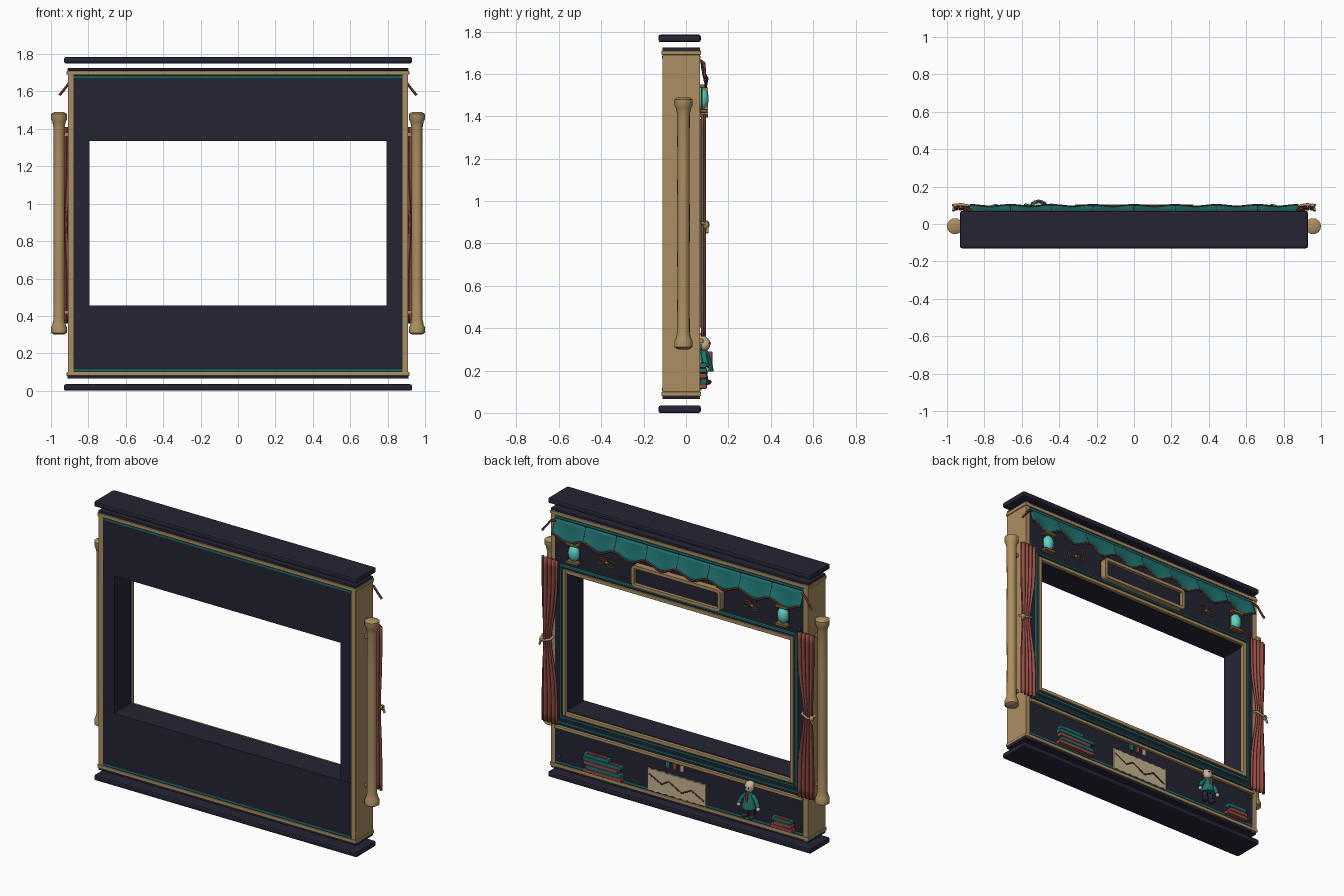
import bpy, bmesh, math
from mathutils import Vector

if "Cube" in bpy.data.objects:
    bpy.data.objects.remove(bpy.data.objects["Cube"])


def colour(name, r, g, b):
    m = bpy.data.materials.new(name)
    m.diffuse_color = (r, g, b, 1)
    m.use_nodes = True
    m.node_tree.nodes["Principled BSDF"].inputs["Base Color"].default_value = m.diffuse_color
    return m


NAVY = colour("navy", .018, .018, .036)
TAN = colour("tan wood", .41, .275, .12)
TEAL = colour("teal", .014, .17, .16)
RED = colour("dusty red", .29, .07, .058)
MAROON = colour("maroon", .13, .03, .026)
GLOW = colour("pale aqua", .11, .66, .57)
CREAM = colour("cream", .58, .46, .29)
BRONZE = colour("bronze", .22, .13, .045)


def finish(name, bm, *mats, smooth=False):
    bmesh.ops.recalc_face_normals(bm, faces=bm.faces)
    me = bpy.data.meshes.new(name)
    bm.to_mesh(me)
    bm.free()
    for m in mats:
        me.materials.append(m)
    for p in me.polygons:
        p.use_smooth = smooth
    ob = bpy.data.objects.new(name, me)
    bpy.context.collection.objects.link(ob)
    return ob


def box(name, x0, x1, y0, y1, z0, z1, mat, bevel=0):
    bm = bmesh.new()
    bmesh.ops.create_cube(bm, size=1)
    for v in bm.verts:
        v.co = ((x0 + x1) / 2 + v.co.x * (x1 - x0), (y0 + y1) / 2 + v.co.y * (y1 - y0),
                (z0 + z1) / 2 + v.co.z * (z1 - z0))
    if bevel:
        bmesh.ops.bevel(bm, geom=bm.edges[:], offset=bevel, segments=2, profile=.5, affect='EDGES')
    return finish(name, bm, mat)


def ring(name, x, z0, z1, w, y0, y1, mat):
    """Rectangular moulding centred on x = 0, w wide, growing outward from the inner size."""
    for s in (-1, 1):
        a, b = sorted((s * x, s * (x + w)))
        box(name + "_side", a, b, y0, y1, z0 - w, z1 + w, mat, .003)
    box(name + "_bottom", -x, x, y0, y1, z0 - w, z0, mat, .003)
    box(name + "_top", -x, x, y0, y1, z1, z1 + w, mat, .003)


def prism(name, pts, y0, y1, mat):
    bm = bmesh.new()
    f = bm.faces.new([bm.verts.new((x, y0, z)) for x, z in pts])
    ext = bmesh.ops.extrude_face_region(bm, geom=[f])
    for v in ext['geom']:
        if isinstance(v, bmesh.types.BMVert):
            v.co.y = y1
    return finish(name, bm, mat)


def tube(name, pts, r, mat, closed=False):
    cu = bpy.data.curves.new(name, 'CURVE')
    cu.dimensions = '3D'
    cu.bevel_depth, cu.bevel_resolution, cu.use_fill_caps = r, 1, True
    sp = cu.splines.new('POLY')
    sp.points.add(len(pts) - 1)
    for p, c in zip(sp.points, pts):
        p.co = (*c, 1)
    sp.use_cyclic_u = closed
    cu.materials.append(mat)
    ob = bpy.data.objects.new(name, cu)
    bpy.context.collection.objects.link(ob)


def ball(name, c, size, mat):
    bm = bmesh.new()
    bmesh.ops.create_uvsphere(bm, u_segments=16, v_segments=10, radius=1)
    for v in bm.verts:
        v.co = Vector(c) + v.co * Vector(size)
    return finish(name, bm, mat, smooth=True)


def lathe(name, x, y, profile, mat, n=16):
    bm = bmesh.new()
    rows = [[bm.verts.new((x + r * math.cos(2 * math.pi * i / n), y + r * math.sin(2 * math.pi * i / n), z))
             for i in range(n)] for r, z in profile]
    for a, b in zip(rows, rows[1:]):
        for i in range(n):
            bm.faces.new((a[i], a[(i + 1) % n], b[(i + 1) % n], b[i]))
    bm.faces.new(rows[0])
    bm.faces.new(rows[-1])
    ob = finish(name, bm, mat, smooth=True)
    ob.data.set_sharp_from_angle(angle=math.radians(35))


def sheet(name, fn, nu, nv, thick, mat):
    bm = bmesh.new()
    g = [[bm.verts.new(fn(i / nu, j / nv)) for j in range(nv + 1)] for i in range(nu + 1)]
    for i in range(nu):
        for j in range(nv):
            bm.faces.new((g[i][j], g[i + 1][j], g[i + 1][j + 1], g[i][j + 1]))
    ob = finish(name, bm, mat, smooth=True)
    m = ob.modifiers.new("thickness", 'SOLIDIFY')
    m.thickness, m.offset = thick, 0


# Floating base and roof slabs
box("base_slab", -.93, .93, -.13, .07, 0, .035, NAVY, .01)
box("roof_slab", -.93, .93, -.13, .07, 1.75, 1.785, NAVY, .01)

# Body panels around the opening
box("upper_panel", -.88, .88, -.11, .065, 1.335, 1.70, NAVY)
box("lower_panel", -.88, .88, -.11, .065, .09, .455, NAVY)
for s in (-1, 1):
    a, b = sorted((s * .80, s * .88))
    box("jamb", a, b, -.108, .065, .455, 1.335, NAVY)
    a, b = sorted((s * .88, s * .91))
    box("side_post", a, b, -.11, .067, .075, 1.715, TAN)

# Horizontal trims at top and bottom
for z0, z1, d, mat in ((.065, .08, .001, NAVY), (.08, .10, .006, TAN), (.105, .118, .003, TEAL)):
    w = .88 if mat == TEAL else .91 + d
    for lo, hi in ((z0, z1), (1.79 - z1, 1.79 - z0)):
        box("edge_trim", -w, w, -.11 - d, .065 + d, lo, hi, mat, .003)

# Opening frame, layered on the decorated face
ring("gold_frame", .795, .45, 1.34, .022, .06, .085, TAN)
ring("dark_frame", .817, .428, 1.362, .012, .06, .077, NAVY)
ring("teal_frame", .829, .416, 1.374, .012, .06, .08, TEAL)
box("sill_gold", -.88, .88, .06, .082, .33, .35, TAN, .003)
box("sill_teal", -.88, .88, .06, .075, .365, .377, TEAL, .003)

# Side columns with flared ends
half = [(.026, .30), (.043, .31), (.043, .338), (.036, .352), (.030, .38), (.029, .60), (.030, .895)]
profile = half + [(r, 1.79 - z) for r, z in reversed(half[:-1])]
for s in (-1, 1):
    lathe("side_column", s * .957, -.012, profile, TAN)
    for z in (.42, 1.37):
        box("column_bracket", min(s * .905, s * .94), max(s * .905, s * .94), -.02, -.004, z - .01, z + .01, TAN)

# Valance with scalloped hem, trim and seams
def hem(x):
    return 1.58 - .04 * math.sin(math.pi * (x + .88) / .22) ** 2


def valance(u, v):
    x = -.88 + 1.76 * u
    y = .07 + .027 * v ** 1.4 + .004 * v * math.cos(2 * math.pi * (x + .88) / .22)
    return (x, y, 1.67 + (hem(x) - 1.67) * v)


sheet("valance", valance, 96, 6, .005, TEAL)
tube("valance_trim", [valance(i / 96, 1) for i in range(97)], .006, MAROON)
for k in range(1, 8):
    tube("valance_seam", [valance(k / 8, j / 6) for j in range(7)], .0035, NAVY)

# Curtains gathered by ties
for s in (-1, 1):
    def curtain(u, v):
        z = .36 + 1.05 * v
        pinch = math.exp(-((z - .89) / .2) ** 2)
        inner, outer = .85 + .045 * pinch, .962 - .012 * pinch
        return (s * (inner + (outer - inner) * u), .083 + .009 * math.sin(u * 8 * math.pi), z)
    sheet("curtain", curtain, 32, 20, .006, RED)
    tube("curtain_tie", [(s * .885, .07, .91), (s * .89, .1, .90), (s * .93, .105, .885), (s * .96, .10, .885),
                         (s * .965, .07, .90)], .008, TAN)
    ball("tie_knot", (s * .955, .095, .885), (.014, .014, .018), TAN)
    tube("tie_tassel", [(s * .955, .10, .88), (s * .968, .10, .85)], .007, TAN)

    # Corner drape cords
    tube("drape_cord", [(s * .87, .072, 1.66), (s * .90, .085, 1.65), (s * .93, .088, 1.61), (s * .955, .09, 1.58)],
         .007, MAROON)

    # Lanterns with gold caps
    ball("lantern_glass", (s * .74, .075, 1.483), (.036, .032, .052), GLOW)
    for z in (1.425, 1.542):
        box("lantern_cap", s * .74 - .042, s * .74 + .042, .06, .10, z - .009, z + .009, BRONZE, .004)
    for d in (-.042, .042):
        tube("lantern_bar", [(s * .74 + d, .075, 1.43), (s * .74 + d, .075, 1.54)], .004, BRONZE)

    # Scroll ornaments made of mirrored spirals
    for d in (-1, 1):
        pts = []
        for i in range(25):
            t = i / 24
            a, r = t * 3.2 * math.pi, .034 * (1 - .75 * t)
            pts.append((s * .515 + d * (.034 - r * math.cos(a)), .07, 1.48 + d * r * .8 * math.sin(a)))
        tube("scroll_ornament", pts, .004, BRONZE)
    ball("scroll_bead", (s * .515, .07, 1.48), (.01, .01, .01), BRONZE)

    # Small studs in the panel corners
    for z in (.15, .30, 1.42):
        ball("stud", (s * .85, .067, z), (.008, .006, .008), MAROON)

# Recessed title plaque with rounded frame
def rounded(hx, z0, z1, r):
    cz, hz = (z0 + z1) / 2, (z1 - z0) / 2
    return [(sx * (hx - r) + r * math.cos(math.radians(q + k)), cz + sz * (hz - r) + r * math.sin(math.radians(q + k)))
            for sx, sz, q in ((1, 1, 0), (-1, 1, 90), (-1, -1, 180), (1, -1, 270)) for k in (0, 30, 60, 90)]


plaque = prism("plaque", rounded(.315, 1.395, 1.535, .025), .06, .105, TAN)
plaque.data.materials.append(NAVY)
bm = bmesh.new()
bm.from_mesh(plaque.data)
face = max(bm.faces, key=lambda f: f.calc_center_median().y)
bmesh.ops.inset_region(bm, faces=[face], thickness=.02)
inner = bmesh.ops.extrude_face_region(bm, geom=[face])
bmesh.ops.delete(bm, geom=[face], context='FACES_ONLY')
for g in inner['geom']:
    if isinstance(g, bmesh.types.BMVert):
        g.co.y -= .022
    elif isinstance(g, bmesh.types.BMFace):
        g.material_index = 1
bm.to_mesh(plaque.data)
bm.free()

# Book stacks
for x, z, w, mat in ((.53, .125, .27, RED), (.52, .15, .25, TEAL), (.54, .175, .24, RED), (.53, .20, .27, TEAL),
                     (.57, .225, .18, TEAL), (-.74, .125, .16, RED), (-.75, .15, .13, RED), (-.74, .175, .14, TEAL)):
    box("book", x - w / 2, x + w / 2, .06, .098, z - .0115, z + .0115, mat, .004)
    box("book_pages", x - w / 2 + .02, x + w / 2 - .02, .06, .094, z + .010, z + .0135, MAROON)

# Parchment map with ragged edges and a route line
n = 16
xs = [-.19 + .41 * i / n for i in range(n + 1)]
edge = [(x, .105 + .006 * (i % 2)) for i, x in enumerate(xs)]
edge += [(x, .25 - .006 * (i % 2)) for i, x in reversed(list(enumerate(xs)))]
prism("parchment_map", edge, .064, .074, CREAM)
route = ((.21, .215), (.12, .17), (.07, .20), (-.02, .15), (-.09, .185), (-.18, .14))
tube("map_route", [(x, .074, z) for x, z in route], .005, MAROON)

# Row of three small cards
for x, mat in ((.08, TEAL), (.03, RED), (-.02, CREAM)):
    box("card", x - .013, x + .013, .064, .073, .285, .325, mat)

# Little puppet
px = -.51
lathe("puppet_coat", px, .085, [(.046, .195), (.042, .22), (.03, .27), (.018, .295)], TEAL, 12)
ball("puppet_head", (px, .088, .325), (.03, .027, .033), CREAM)
ball("puppet_hair", (px, .08, .338), (.031, .025, .026), CREAM)
box("puppet_scarf", px - .008, px + .008, .10, .124, .21, .29, RED, .003)
for s in (-1, 1):
    tube("puppet_arm", [(px + s * .02, .085, .28), (px + s * .05, .09, .25), (px + s * .065, .095, .215)], .014, TEAL)
    ball("puppet_hand", (px + s * .068, .097, .203), (.013, .013, .013), CREAM)
    tube("puppet_leg", [(px + s * .02, .085, .20), (px + s * .024, .09, .15)], .015, NAVY)
    ball("puppet_shoe", (px + s * .026, .095, .145), (.02, .026, .014), NAVY)
    ball("puppet_eye", (px + s * .011, .113, .33), (.004, .004, .005), NAVY)
